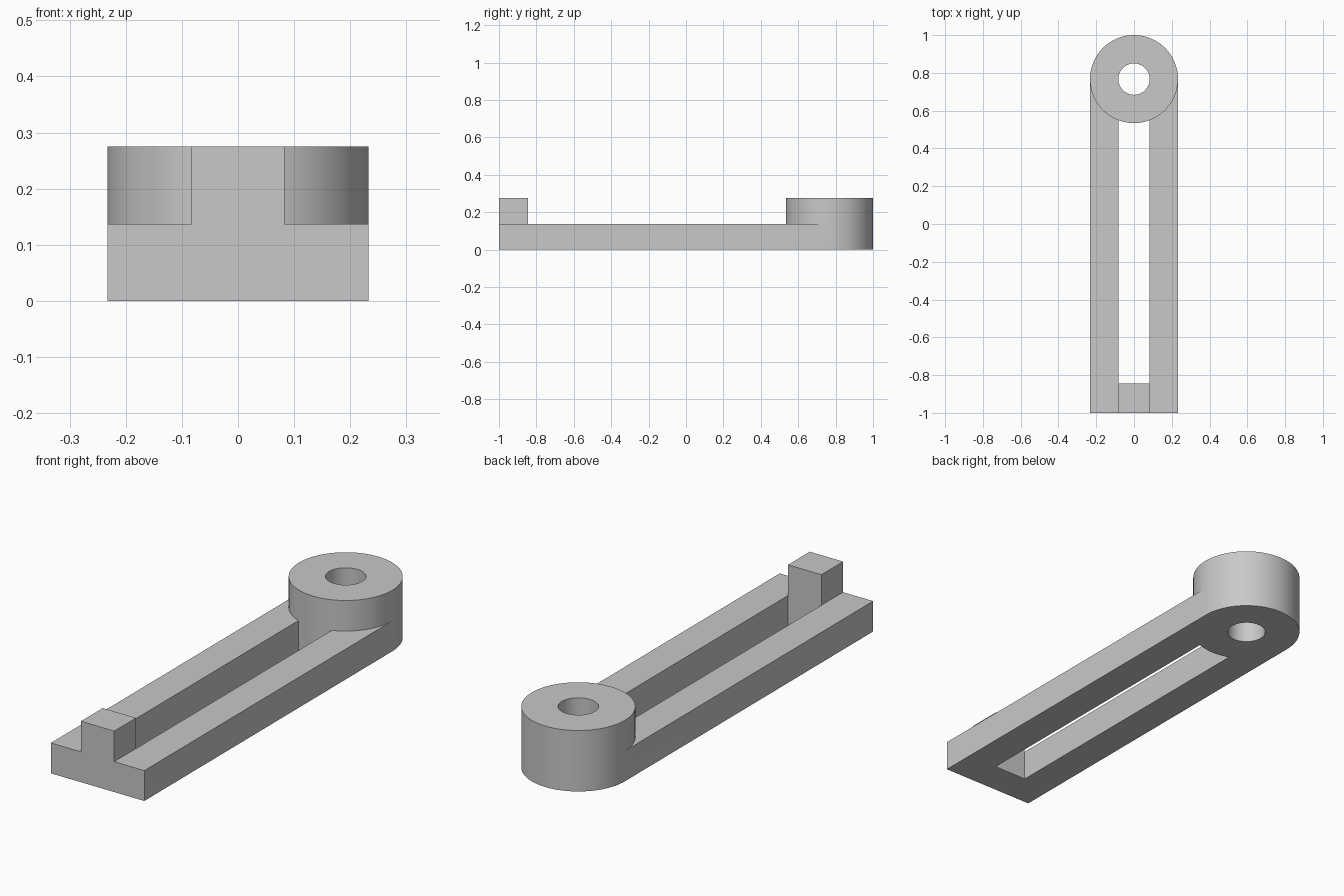
import bpy
import bmesh
import math

if "Cube" in bpy.data.objects:
    bpy.data.objects.remove(bpy.data.objects["Cube"])

HALF_W, SLOT, HUB_Y = 0.233, 0.083, 0.767   # half width, slot half width / bore radius, hub centre
LOW, HIGH = 0.137, 0.275                    # rail height, hub and post height
POST_Y = -0.845


def pt(x, y):
    return (round(x, 5), round(y, 5))


def on_hub(radius, angle):
    return pt(radius * math.cos(angle), HUB_Y + radius * math.sin(angle))


def span(a, b, n):
    return [a + (b - a) * i / n for i in range(n)]


# Hub angles, with exact stops where the slot walls meet the hub
meet = math.asin(SLOT / HALF_W)
left, right = 1.5 * math.pi - meet, 1.5 * math.pi + meet
angles = (span(0, math.pi, 36) + span(math.pi, left, 14)
          + span(left, right, 8) + span(right, 2 * math.pi, 14))

# Plan cells: counter-clockwise outline and height
cells = []

# Hub ring
for a, b in zip(angles, angles[1:] + angles[:1]):
    cells.append(([on_hub(SLOT, a), on_hub(HALF_W, a),
                   on_hub(HALF_W, b), on_hub(SLOT, b)], HIGH))

# Rails, ending against the hub
right_arc = [on_hub(HALF_W, a) for a in [0] + angles[:-15:-1]]
right_rail = [pt(SLOT, POST_Y), pt(SLOT, -1), pt(HALF_W, -1)] + right_arc
left_rail = [pt(-x, y) for x, y in reversed(right_rail)]
cells += [(right_rail, LOW), (left_rail, LOW)]

# End post closing the slot
cells.append(([pt(-SLOT, -1), pt(SLOT, -1), pt(SLOT, POST_Y), pt(-SLOT, POST_Y)], HIGH))

# Raise the cells into one solid, with walls only where the height drops
edge_height = {}
for outline, h in cells:
    for p, q in zip(outline, outline[1:] + outline[:1]):
        edge_height[p, q] = h

bm = bmesh.new()
verts = {}


def vert(p, z):
    key = (p[0], p[1], z)
    if key not in verts:
        verts[key] = bm.verts.new(key)
    return verts[key]


for outline, h in cells:
    bm.faces.new([vert(p, h) for p in outline])
    bm.faces.new([vert(p, 0.0) for p in reversed(outline)])
    for p, q in zip(outline, outline[1:] + outline[:1]):
        floor = edge_height.get((q, p), 0.0)
        for z0, z1 in ((0.0, LOW), (LOW, HIGH)):
            if floor <= z0 and z1 <= h:
                bm.faces.new([vert(p, z0), vert(q, z0), vert(q, z1), vert(p, z1)])

# Merge the flat post and rail front
bmesh.ops.recalc_face_normals(bm, faces=bm.faces[:])
mesh = bpy.data.meshes.new("slotted_arm")
bm.to_mesh(mesh)
bm.free()

arm = bpy.data.objects.new("slotted_arm", mesh)
bpy.context.collection.objects.link(arm)

grey = bpy.data.materials.new("light_grey")
grey.diffuse_color = (0.58, 0.58, 0.58, 1.0)
grey.use_nodes = True
grey.node_tree.nodes["Principled BSDF"].inputs["Base Color"].default_value = grey.diffuse_color
mesh.materials.append(grey)

bpy.context.view_layer.objects.active = arm
arm.select_set(True)
bpy.ops.object.shade_smooth_by_angle(angle=math.radians(30))
